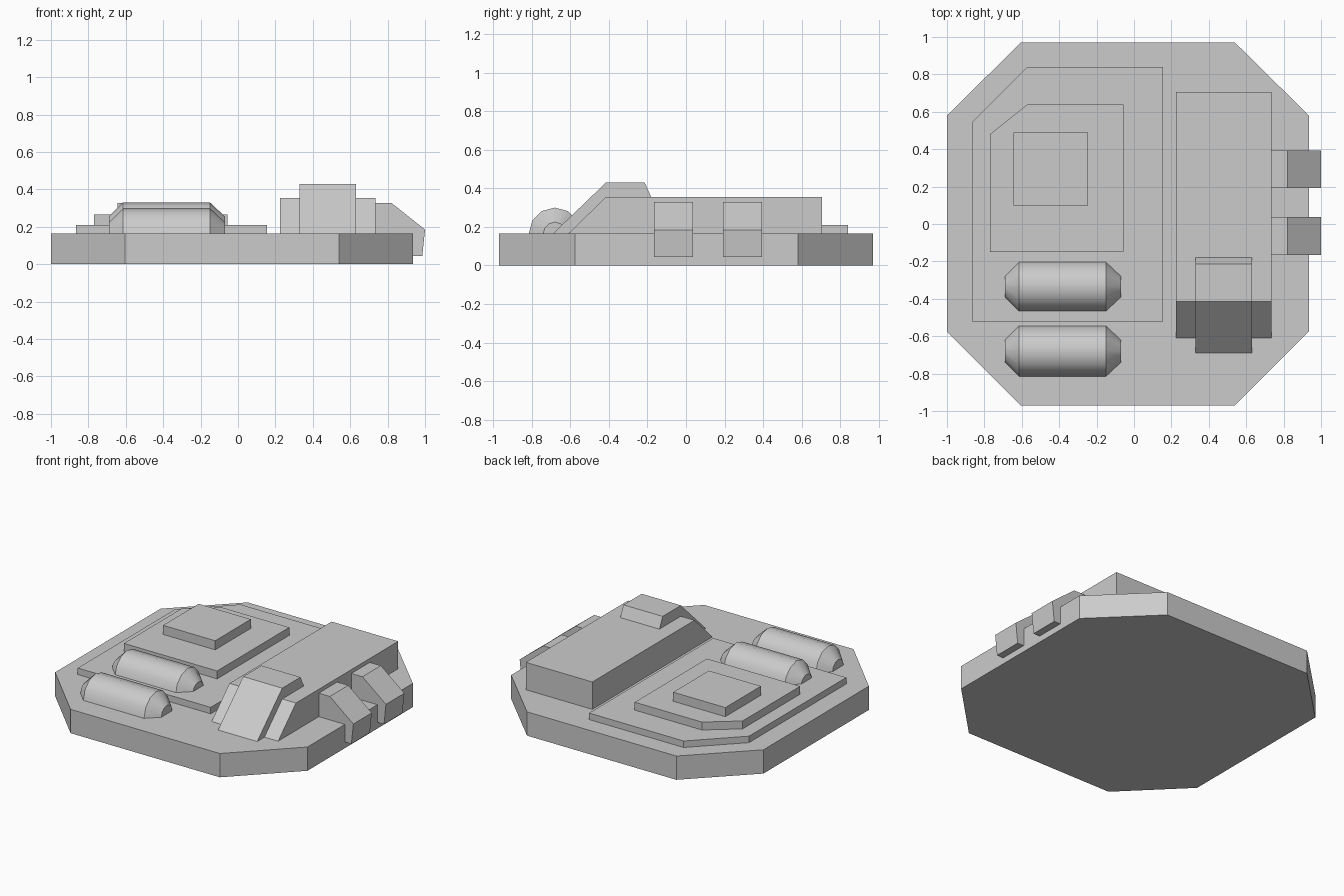
import bpy, bmesh
from math import sin, cos, pi

if "Cube" in bpy.data.objects:
    bpy.data.objects.remove(bpy.data.objects["Cube"])


def mesh_object(name, bm):
    bmesh.ops.recalc_face_normals(bm, faces=bm.faces)
    mesh = bpy.data.meshes.new(name)
    bm.to_mesh(mesh)
    bm.free()
    ob = bpy.data.objects.new(name, mesh)
    bpy.context.collection.objects.link(ob)
    return ob


def prism(name, profile, axis, lo, hi):
    """Extrude a 2D profile from lo to hi along axis (profile holds the other two coordinates)."""
    bm = bmesh.new()
    def place(p, d):
        c = list(p)
        c.insert("xyz".index(axis), d)
        return c
    face = bm.faces.new([bm.verts.new(place(p, lo)) for p in profile])
    ext = bmesh.ops.extrude_face_region(bm, geom=[face])
    shift = place((0, 0), hi - lo)
    bmesh.ops.translate(bm, vec=shift,
                        verts=[g for g in ext["geom"] if isinstance(g, bmesh.types.BMVert)])
    # the starting face stays as the near cap
    return mesh_object(name, bm)


def half_tank(name, y, z, segments=6):
    """Half cylinder along x with tapered ends."""
    bm = bmesh.new()
    rings = []
    for x, r in ((-0.69, 0.06), (-0.615, 0.135), (-0.15, 0.135), (-0.07, 0.06)):
        rings.append([bm.verts.new((x, y + r * cos(pi * i / segments), z + r * sin(pi * i / segments)))
                      for i in range(segments + 1)])
    n = segments + 1
    for a, b in zip(rings, rings[1:]):
        for i in range(n):
            j = (i + 1) % n
            bm.faces.new((a[i], a[j], b[j], b[i]))
    bm.faces.new(rings[0])
    bm.faces.new(rings[-1])
    ob = mesh_object(name, bm)
    bpy.ops.object.select_all(action='DESELECT')
    ob.select_set(True)
    bpy.context.view_layer.objects.active = ob
    bpy.ops.object.shade_smooth_by_angle(angle=0.62)
    return ob


# eight-sided base slab
base = [(-0.605, -0.97), (0.54, -0.97), (0.935, -0.575), (0.935, 0.58),
        (0.54, 0.97), (-0.605, 0.97), (-1, 0.58), (-1, -0.575)]
prism("base_slab", base, "z", 0, 0.165)

# stepped plates, the lower two with a clipped back-left corner
prism("lower_plate", [(-0.865, -0.52), (0.155, -0.52), (0.155, 0.84),
                      (-0.57, 0.84), (-0.865, 0.545)], "z", 0.165, 0.21)
prism("middle_plate", [(-0.77, -0.15), (-0.055, -0.15), (-0.055, 0.64),
                       (-0.57, 0.64), (-0.77, 0.48)], "z", 0.21, 0.265)
prism("top_plate", [(-0.645, 0.1), (-0.245, 0.1), (-0.245, 0.49), (-0.645, 0.49)],
      "z", 0.265, 0.328)

# two tanks lying side by side
half_tank("front_tank", -0.68, 0.165)
half_tank("rear_tank", -0.335, 0.195)

# long housing with a sloped front, and the raised hood over it
prism("housing", [(-0.61, 0.165), (0.705, 0.165), (0.705, 0.355), (-0.415, 0.355)],
      "x", 0.225, 0.735)
prism("hood", [(-0.69, 0.165), (-0.18, 0.165), (-0.18, 0.355), (-0.215, 0.43), (-0.415, 0.43)],
      "x", 0.33, 0.63)

# clamps hooking over the right edge
clamp = [(0.735, 0.165), (0.935, 0.165), (0.935, 0.043), (0.985, 0.043),
         (1.0, 0.185), (0.82, 0.328), (0.735, 0.328)]
for name, y in (("front_clamp", -0.165), ("rear_clamp", 0.192)):
    prism(name, clamp, "y", y, y + 0.202)
